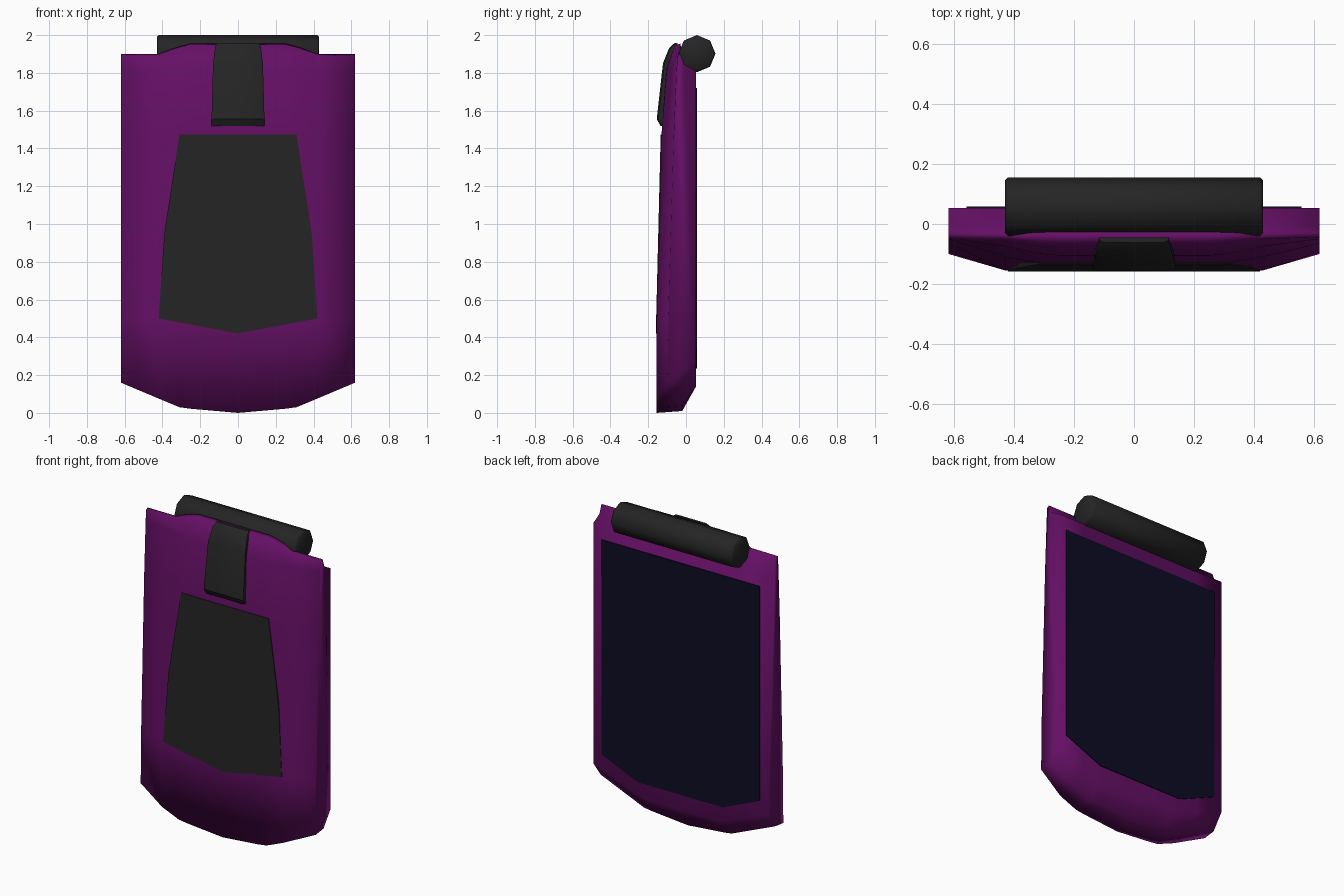
import bpy, bmesh, math

if "Cube" in bpy.data.objects:
    bpy.data.objects.remove(bpy.data.objects["Cube"])


def material(name, rgb):
    m = bpy.data.materials.new(name)
    m.diffuse_color = (*rgb, 1)
    m.use_nodes = True
    m.node_tree.nodes["Principled BSDF"].inputs["Base Color"].default_value = m.diffuse_color
    return m


PURPLE = material("purple", (0.13, 0.005, 0.13))
GREY = material("dark_grey", (0.018, 0.018, 0.018))
NAVY = material("navy", (0.0035, 0.0035, 0.018))


def finish(name, bm, mat, smooth=None):
    bmesh.ops.recalc_face_normals(bm, faces=bm.faces)
    me = bpy.data.meshes.new(name)
    bm.to_mesh(me)
    bm.free()
    me.materials.append(mat)
    ob = bpy.data.objects.new(name, me)
    bpy.context.collection.objects.link(ob)
    if smooth:
        bpy.ops.object.select_all(action='DESELECT')
        ob.select_set(True)
        bpy.context.view_layer.objects.active = ob
        bpy.ops.object.shade_smooth_by_angle(angle=math.radians(smooth))
    return ob


def loft(name, sections, mat, smooth=None):
    """Join closed (x, y, z) sections with the same point count."""
    bm = bmesh.new()
    rings = [[bm.verts.new(p) for p in s] for s in sections]
    n = len(rings[0])
    for a, b in zip(rings, rings[1:]):
        for i in range(n):
            j = (i + 1) % n
            bm.faces.new((a[i], a[j], b[j], b[i]))
    bm.faces.new(rings[0])
    bm.faces.new(rings[-1])
    return finish(name, bm, mat, smooth)


def mirrored(half):
    """Complete an outline of (x, z) points running down the right side."""
    return half + [(-x, z) for x, z in reversed(half) if x > 0]


def slab(name, half, front, depth, mat):
    """Plate whose front y follows front(z)."""
    pts = mirrored(half)
    return loft(name, [[(x, front(z) + d, z) for x, z in pts]
                       for d in (0, depth)], mat)


# Shell: side profiles (y, z) at several widths, front top to bottom, then back
def column(top, y, low, back_low):
    return [(-0.03, top), (y[0], top - 0.01), (y[1], 1.82), (y[2], 1.47),
            (y[3], 0.5), (y[4], low), (-0.02, low + 0.01),
            (0.053, back_low), (0.053, 1.81), (-0.01, 1.845)]


half_columns = {
    0.0: column(1.955, (-0.06, -0.105, -0.13, -0.155, -0.155), 0.0, 0.14),
    0.25: column(1.955, (-0.06, -0.105, -0.13, -0.155, -0.155), 0.022, 0.14),
    0.31: column(1.94, (-0.058, -0.10, -0.13, -0.155, -0.155), 0.03, 0.15),
    0.43: column(1.90, (-0.05, -0.075, -0.11, -0.155, -0.155), 0.08, 0.20),
    0.62: column(1.90, (-0.045, -0.05, -0.065, -0.095, -0.10), 0.16, 0.27),
}
xs = [-x for x in sorted(half_columns, reverse=True)] + sorted(half_columns)[1:]
loft("shell", [[(x, y, z) for y, z in half_columns[abs(x)]] for x in xs],
     PURPLE, 120)

# Front panel, leaning with the shell
slab("front_panel", [(0.31, 1.475), (0.39, 0.95), (0.42, 0.5), (0, 0.42)],
     lambda z: -0.134 - 0.024 * min(1, (1.475 - z) / 0.975), 0.03, GREY)

# Back screen, a thin plate
slab("back_screen", [(0.56, 1.72), (0.56, 0.345), (0.3, 0.235)],
     lambda z: 0.051, 0.007, NAVY)

# Clip strap: cross-sections (half width, front y, back y, z) up the front
strap = [(0.14, -0.135, -0.10, 1.52), (0.14, -0.155, -0.10, 1.555),
         (0.132, -0.122, -0.08, 1.85), (0.122, -0.09, -0.05, 1.93),
         (0.115, -0.062, -0.045, 1.957)]
loft("clip_strap", [[(-w, b, z), (-w, f + 0.008, z), (-w + 0.015, f, z),
                     (w - 0.015, f, z), (w, f + 0.008, z), (w, b, z)]
                    for w, f, b, z in strap], GREY, 30)

# Eight-sided roller along the top, with slightly chamfered ends
roller = [(-0.43, 0.088), (-0.42, 0.098), (0.42, 0.098), (0.43, 0.088)]
loft("top_roller", [[(x, 0.058 + r * math.cos(i * math.pi / 4),
                      1.902 + r * math.sin(i * math.pi / 4)) for i in range(8)]
                    for x, r in roller], GREY, 50)
